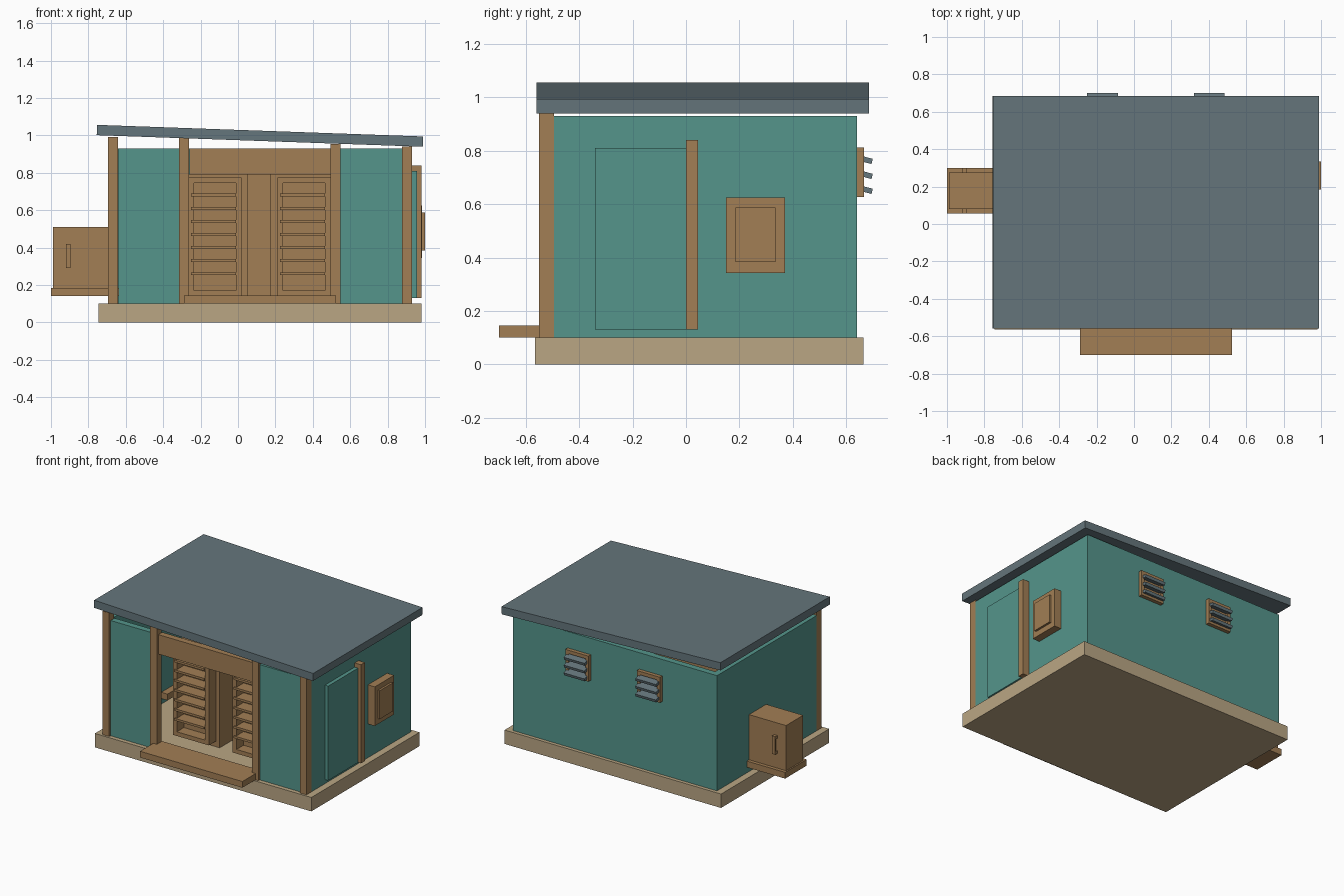
import bpy
import math
from mathutils import Matrix, Vector

if "Cube" in bpy.data.objects:
    bpy.data.objects.remove(bpy.data.objects["Cube"])


def material(name, rgb):
    m = bpy.data.materials.new(name)
    m.diffuse_color = (*rgb, 1)
    m.use_nodes = True
    m.node_tree.nodes["Principled BSDF"].inputs["Base Color"].default_value = m.diffuse_color
    return m


TEAL = material("teal", (0.09, 0.30, 0.26))
WOOD = material("wood", (0.36, 0.21, 0.09))
TAN = material("tan", (0.49, 0.38, 0.23))
SLATE = material("slate", (0.13, 0.18, 0.20))

FACES = [(0, 1, 3, 2), (4, 6, 7, 5), (0, 4, 5, 1), (2, 3, 7, 6), (0, 2, 6, 4), (1, 5, 7, 3)]


def box(name, x, y, z, mat, tilt=0, axis='X'):
    """Box from axis ranges, optionally tilted about its centre."""
    c = Vector((sum(x) / 2, sum(y) / 2, sum(z) / 2))
    rot = Matrix.Rotation(tilt, 3, axis)
    verts = [rot @ (Vector((a, b, d)) - c) for a in x for b in y for d in z]
    mesh = bpy.data.meshes.new(name)
    mesh.from_pydata(verts, [], FACES)
    mesh.materials.append(mat)
    ob = bpy.data.objects.new(name, mesh)
    ob.location = c
    bpy.context.collection.objects.link(ob)
    return ob


def frame(name, x, y, z, w, mat):
    """Rectangular frame in the xz plane with bar width w."""
    box(name + "_left", (x[0], x[0] + w), y, z, mat)
    box(name + "_right", (x[1] - w, x[1]), y, z, mat)
    box(name + "_bottom", (x[0] + w, x[1] - w), y, (z[0], z[0] + w), mat)
    box(name + "_top", (x[0] + w, x[1] - w), y, (z[1] - w, z[1]), mat)


# Base slab, step and sloping roof
box("base", (-0.745, 0.98), (-0.565, 0.665), (0, 0.10), TAN)
box("front_step", (-0.29, 0.525), (-0.70, -0.49), (0.10, 0.145), WOOD)
box("roof", (-0.755, 0.99), (-0.56, 0.685), (0.97, 1.025), SLATE,
    math.atan(0.062 / 1.745), 'Y')

# Walls
WALL_Z = (0.10, 0.93)
box("left_wall", (-0.695, -0.65), (-0.495, 0.64), WALL_Z, TEAL)
box("right_wall", (0.885, 0.93), (-0.495, 0.64), WALL_Z, TEAL)
box("back_wall", (-0.65, 0.885), (0.595, 0.64), WALL_Z, TEAL)
box("front_panel_left", (-0.64, -0.315), (-0.535, -0.49), WALL_Z, TEAL)
box("front_panel_right", (0.545, 0.88), (-0.535, -0.49), WALL_Z, TEAL)
box("front_header", (-0.26, 0.495), (-0.535, -0.49), (0.79, 0.93), WOOD)

# Front posts, each cut to the roof slope
for i, (x, top) in enumerate([(-0.695, 0.99), (-0.315, 0.985), (0.495, 0.955), (0.878, 0.94)]):
    box(f"front_post_{i + 1}", (x, x + 0.053), (-0.55, -0.495), (0.10, top), WOOD)

# Inner louvred cabinets behind the doorway
for side, body, door in [("left", (-0.28, 0.05), (-0.265, 0.02)),
                         ("right", (0.175, 0.51), (0.21, 0.495))]:
    box(f"{side}_inner_cabinet", body, (-0.28, -0.05), (0.10, 0.79), WOOD)
    frame(f"{side}_louvre_frame", door, (-0.36, -0.28), (0.14, 0.775), 0.03, WOOD)
    for k in range(7):
        z = 0.26 + 0.07 * k
        box(f"{side}_louvre_{k + 1}", (door[0] + 0.015, door[1] - 0.03), (-0.37, -0.28),
            (z - 0.008, z + 0.008), WOOD)
box("inner_partition", (0.05, 0.175), (-0.09, -0.05), (0.10, 0.79), WOOD)

# Side door, trim and hatch on the right wall
box("side_door", (0.93, 0.957), (-0.34, 0.0), (0.13, 0.81), TEAL)
box("side_door_trim", (0.93, 0.98), (0.0, 0.045), (0.13, 0.84), WOOD)
box("side_hatch", (0.93, 0.985), (0.15, 0.37), (0.343, 0.625), WOOD)
box("side_hatch_panel", (0.985, 1.0), (0.185, 0.335), (0.383, 0.588), WOOD)

# Back vents with tilted louvres
for i, x in enumerate([(-0.26, -0.075), (0.31, 0.495)]):
    box(f"vent_panel_{i + 1}", x, (0.64, 0.65), (0.63, 0.81), WOOD)
    frame(f"vent_frame_{i + 1}", x, (0.64, 0.667), (0.628, 0.812), 0.025, WOOD)
    for k in range(3):
        z = 0.655 + 0.056 * k
        box(f"vent_louvre_{i + 1}_{k + 1}", (x[0] + 0.01, x[1] - 0.01), (0.645, 0.698),
            (z - 0.01, z + 0.01), SLATE, -0.26)

# Cabinet on the left wall, with a handle on both sides
box("side_cabinet", (-0.99, -0.67), (0.08, 0.275), (0.18, 0.51), WOOD)
box("side_cabinet_ledge", (-1.0, -0.60), (0.055, 0.30), (0.14, 0.185), WOOD)
for name, y, d in [("front", 0.08, -1), ("back", 0.275, 1)]:
    bar = sorted((y + d * 0.012, y + d * 0.024))
    stud = sorted((y, y + d * 0.016))
    box(f"{name}_handle_bar", (-0.92, -0.895), bar, (0.29, 0.42), WOOD)
    for z in (0.29, 0.40):
        box(f"{name}_handle_mount", (-0.92, -0.895), stud, (z, z + 0.02), WOOD)
